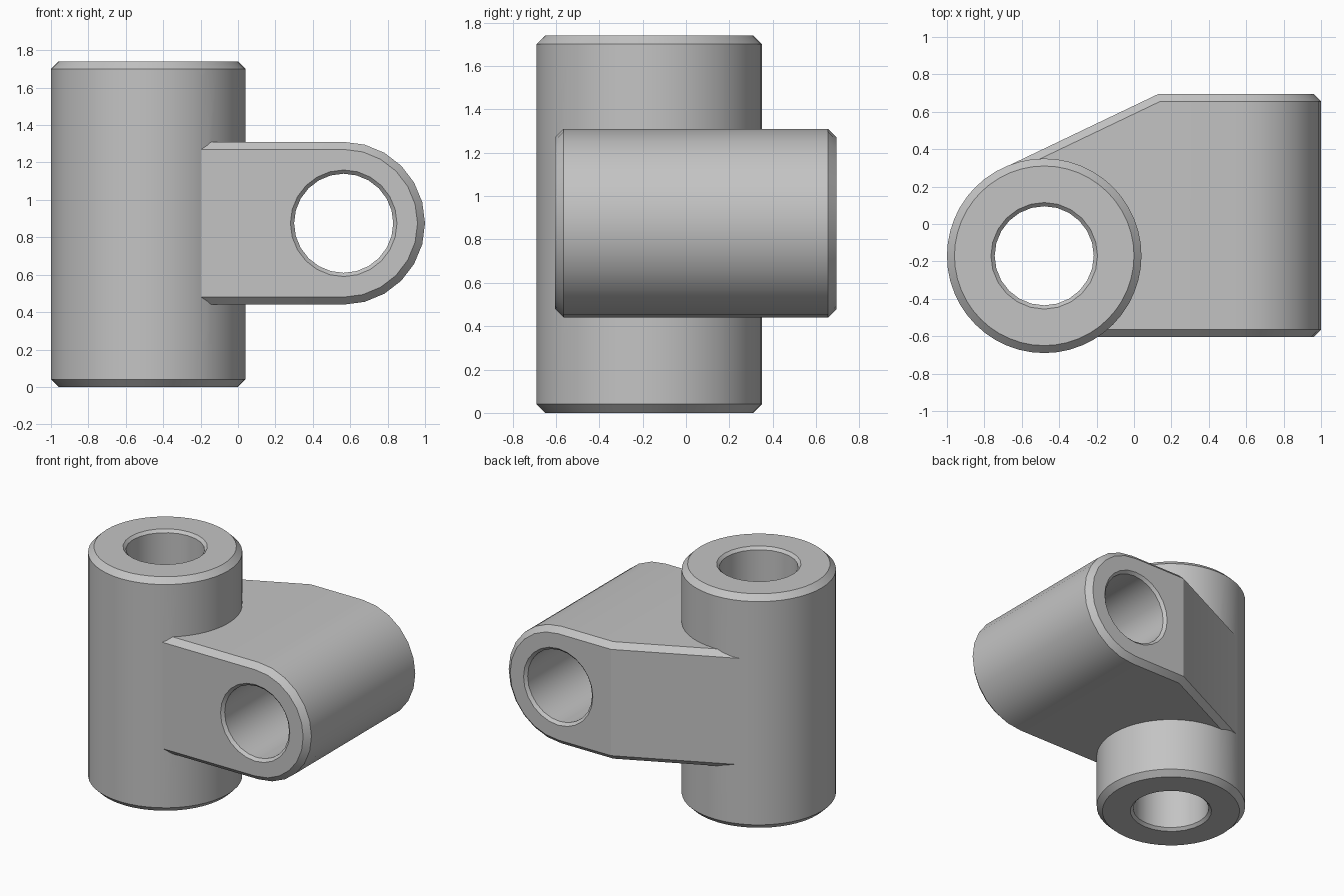
import bpy
import bmesh
from math import sin, cos, pi, radians, sqrt
from mathutils import Matrix

cube = bpy.data.objects.get("Cube")
if cube:
    bpy.data.objects.remove(cube, do_unlink=True)

CH = 0.04                       # outer chamfer
POST_X, POST_Y, POST_R, POST_H = -0.48, -0.17, 0.52, 1.74
EYE_X, EYE_Z, EYE_R = 0.565, 0.875, 0.435
FRONT, BACK = -0.605, 0.695
KINK, SLOPE = 0.13, 0.478       # start and slope of the slanted back

grey = bpy.data.materials.new("plain grey")
grey.use_nodes = True
grey.diffuse_color = (0.55, 0.55, 0.55, 1)
grey.node_tree.nodes["Principled BSDF"].inputs["Base Color"].default_value = grey.diffuse_color


def finish(name, bm):
    bmesh.ops.recalc_face_normals(bm, faces=bm.faces)
    mesh = bpy.data.meshes.new(name)
    bm.to_mesh(mesh)
    bm.free()
    mesh.materials.append(grey)
    ob = bpy.data.objects.new(name, mesh)
    bpy.context.collection.objects.link(ob)
    return ob


def bridge(bm, rings):
    for a, b in zip(rings, rings[1:]):
        n = len(a)
        for i in range(n):
            j = (i + 1) % n
            bm.faces.new((a[i], a[j], b[j], b[i]))


def lathe(name, profile, segments, matrix):
    """Solid of revolution about local z from (radius, height) pairs."""
    bm = bmesh.new()
    rings = [[bm.verts.new((r * cos(2 * pi * i / segments),
                            r * sin(2 * pi * i / segments), h))
              for i in range(segments)] for r, h in profile]
    bridge(bm, rings)
    bm.faces.new(rings[0])
    bm.faces.new(rings[-1])
    bm.transform(matrix)
    return finish(name, bm)


def bore(name, length, matrix):
    """Cutter for a through hole with countersunk mouths."""
    wide, narrow, c = 0.305, 0.265, 0.02
    return lathe(name, [(wide, -c), (narrow, c), (narrow, length - c),
                        (wide, length + c)], 24, matrix)


def arm_ring(bm, inset, left, kink, depth):
    """Rounded tongue outline in xz; depth(x) gives y."""
    r = EYE_R - inset
    pts = [(left, -r), (kink, -r)]
    pts += [(EYE_X + r * sin(pi * i / 12), -r * cos(pi * i / 12)) for i in range(13)]
    pts += [(kink, r), (left, r)]
    return [bm.verts.new((x, depth(x), EYE_Z + z)) for x, z in pts]


# Upright post with chamfered rims
post_matrix = Matrix.Translation((POST_X, POST_Y, 0))
body = lathe("bracket_body", [(POST_R - CH, 0), (POST_R, CH),
                              (POST_R, POST_H - CH), (POST_R - CH, POST_H)],
             48, post_matrix)

# Side arm with rounded end and slanted back
drop = CH * sqrt(1 + SLOPE ** 2)
kink_low = KINK + (drop - CH) / SLOPE
bm = bmesh.new()
rings = [
    arm_ring(bm, CH, POST_X, KINK, lambda x: FRONT),
    arm_ring(bm, 0, POST_X, KINK, lambda x: FRONT + CH),
    arm_ring(bm, 0, -0.70, kink_low,
             lambda x: min(BACK - CH, BACK - drop + SLOPE * (x - KINK))),
    arm_ring(bm, CH, -0.70, KINK, lambda x: min(BACK, BACK + SLOPE * (x - KINK))),
]
bridge(bm, rings)
bm.faces.new(rings[0])
last = rings[-1]
bm.faces.new(last[1:-1])
bm.faces.new((last[0], last[1], last[-2], last[-1]))
arm = finish("side_arm", bm)

# Two bores at right angles
post_bore = bore("post_bore", POST_H, post_matrix)
arm_bore = bore("arm_bore", BACK - FRONT,
                Matrix.Translation((EYE_X, FRONT, EYE_Z)) @ Matrix.Rotation(radians(-90), 4, "X"))

# Join the arm, then cut the bores
bpy.ops.object.select_all(action="DESELECT")
bpy.context.view_layer.objects.active = body
body.select_set(True)
for tool, operation in ((arm, "UNION"), (post_bore, "DIFFERENCE"), (arm_bore, "DIFFERENCE")):
    mod = body.modifiers.new(tool.name, "BOOLEAN")
    mod.operation = operation
    mod.solver = "EXACT"
    mod.object = tool
    bpy.ops.object.modifier_apply(modifier=mod.name)
    bpy.data.objects.remove(tool, do_unlink=True)

bpy.ops.object.shade_smooth_by_angle(angle=radians(20))
